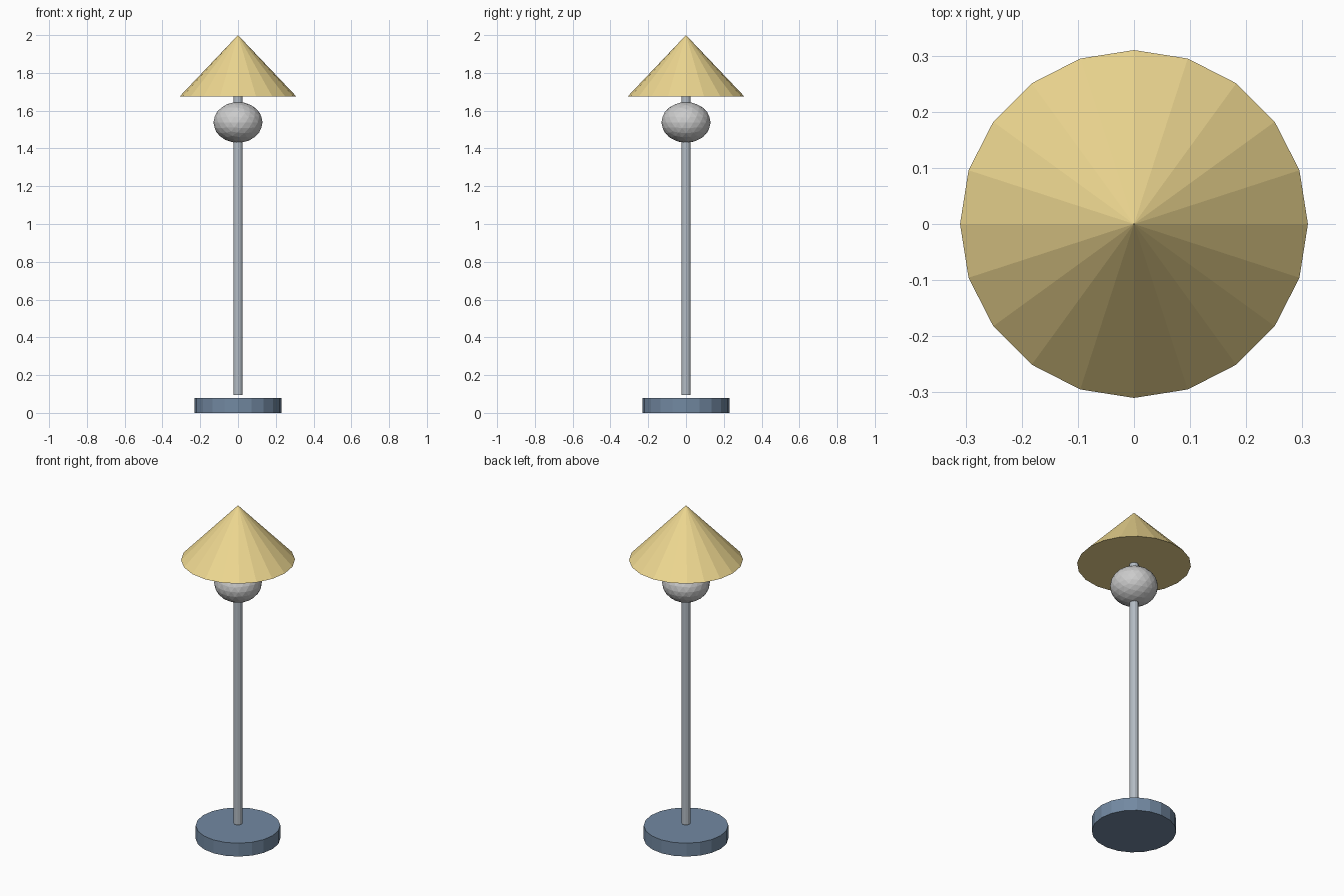
import bpy

if "Cube" in bpy.data.objects:
    bpy.data.objects.remove(bpy.data.objects["Cube"])


def finish(name, color=None):
    """Name the active object and give it a flat viewport colour."""
    obj = bpy.context.object
    obj.name = name
    if color:
        mat = bpy.data.materials.new(name + "_paint")
        mat.diffuse_color = (*color, 1)
        mat.use_nodes = True
        mat.node_tree.nodes["Principled BSDF"].inputs["Base Color"].default_value = mat.diffuse_color
        obj.data.materials.append(mat)
    return obj


def tapered(name, r_bottom, r_top, z0, z1, sides, color):
    """Flat-shaded closed cone or cylinder between two heights."""
    bpy.ops.mesh.primitive_cone_add(vertices=sides, radius1=r_bottom, radius2=r_top,
                                    depth=z1 - z0, location=(0, 0, (z0 + z1) / 2))
    return finish(name, color)


# Base disc
tapered("base", 0.23, 0.23, 0.0, 0.08, 20, (0.17, 0.25, 0.36))

# Pole, floating just above the base and reaching up into the shade
tapered("pole", 0.025, 0.025, 0.094, 1.69, 12, (0.45, 0.50, 0.55))

# Flattened faceted bulb
bpy.ops.mesh.primitive_ico_sphere_add(subdivisions=3, radius=0.13, location=(0, 0, 1.538))
bulb = finish("bulb")
bulb.scale.z = 0.83

# Conical shade with closed underside
tapered("shade", 0.31, 0.0, 1.674, 2.0, 20, (0.85, 0.68, 0.28))
